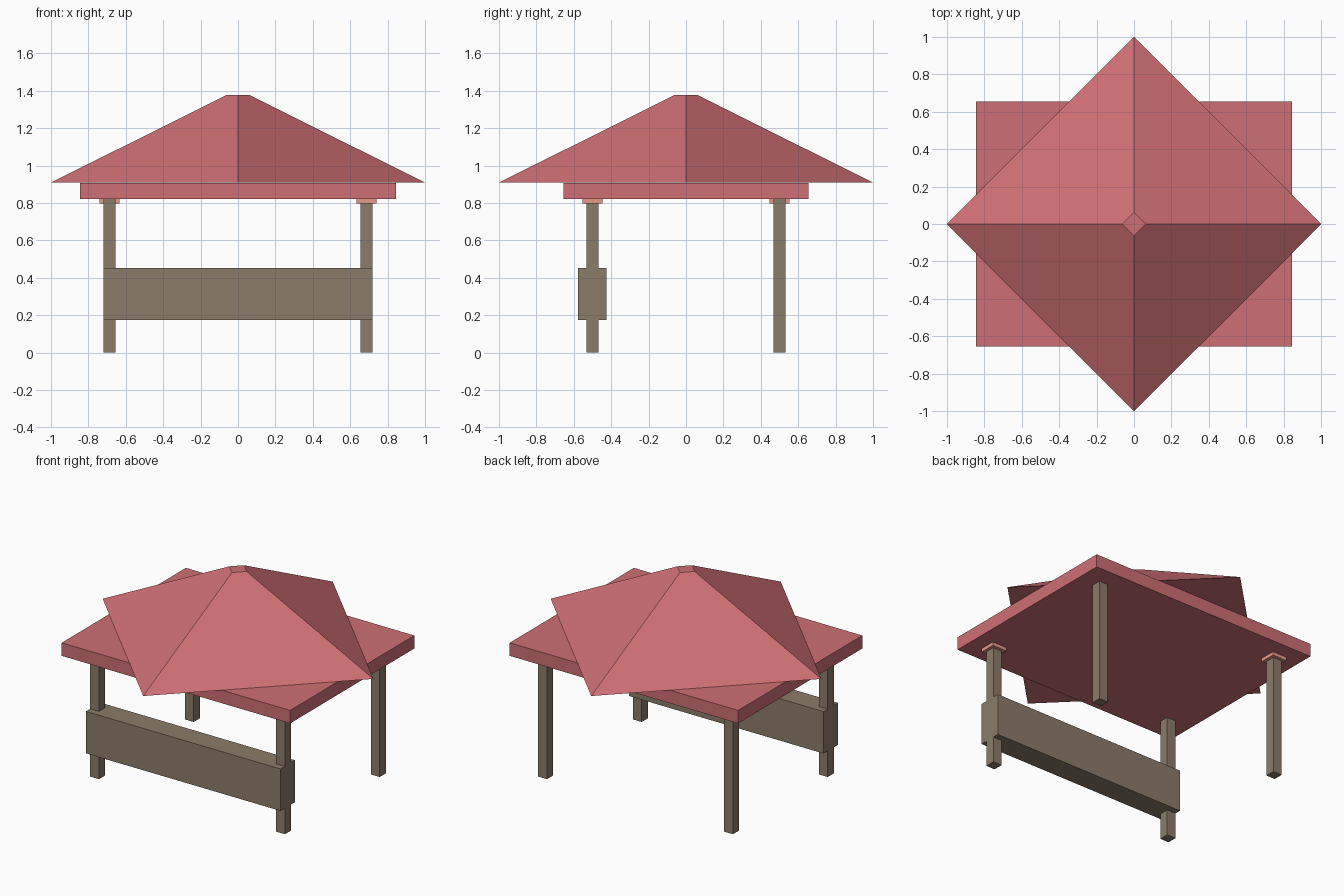
import bpy
from math import radians

if "Cube" in bpy.data.objects:
    bpy.data.objects.remove(bpy.data.objects["Cube"])


def material(name, rgb):
    m = bpy.data.materials.new(name)
    m.diffuse_color = (*rgb, 1)
    m.use_nodes = True
    m.node_tree.nodes["Principled BSDF"].inputs["Base Color"].default_value = m.diffuse_color
    return m


RED = material("roof_red", (0.62, 0.16, 0.175))
WOOD = material("wood", (0.26, 0.20, 0.14))
SALMON = material("salmon", (0.80, 0.32, 0.24))


def box(name, x, y, z, mat):
    """Box from (min, max) ranges on each axis."""
    centre = [(r[0] + r[1]) / 2 for r in (x, y, z)]
    bpy.ops.mesh.primitive_cube_add(size=1, location=centre)
    ob = bpy.context.object
    ob.name = name
    ob.scale = [r[1] - r[0] for r in (x, y, z)]
    bpy.ops.object.transform_apply(location=False, rotation=False, scale=True)
    ob.data.materials.append(mat)
    return ob


def around(c, half):
    return (c - half, c + half)


# Four posts; two diagonal ones stop short and carry a cap plate
PX, PY, SLAB_Z = 0.687, 0.5, 0.82
for sx, side in ((-1, "left"), (1, "right")):
    for sy, end in ((-1, "front"), (1, "back")):
        capped = sx * sy < 0
        top = 0.797 if capped else SLAB_Z
        x, y = sx * PX, sy * PY
        box(f"{end}_{side}_post", around(x, 0.0325), around(y, 0.0325), (0, top), WOOD)
        if capped:
            box(f"{end}_{side}_cap", around(x, 0.0535), around(y, 0.0535), (top, SLAB_Z), SALMON)

# Thick front rail, ends flush with the posts
box("front_rail", (-0.719, 0.719), (-0.578, -0.425), (0.173, 0.453), WOOD)

# Flat roof slab
box("roof_slab", (-0.844, 0.844), (-0.655, 0.655), (SLAB_Z, 0.907), RED)

# Truncated four-sided roof with its corners on the x and y axes
bpy.ops.mesh.primitive_cone_add(vertices=4, radius1=1.0, radius2=0.064,
                                depth=0.467, location=(0, 0, 0.909 + 0.467 / 2))
roof = bpy.context.object
roof.name = "pyramid_roof"
roof.data.materials.append(RED)
